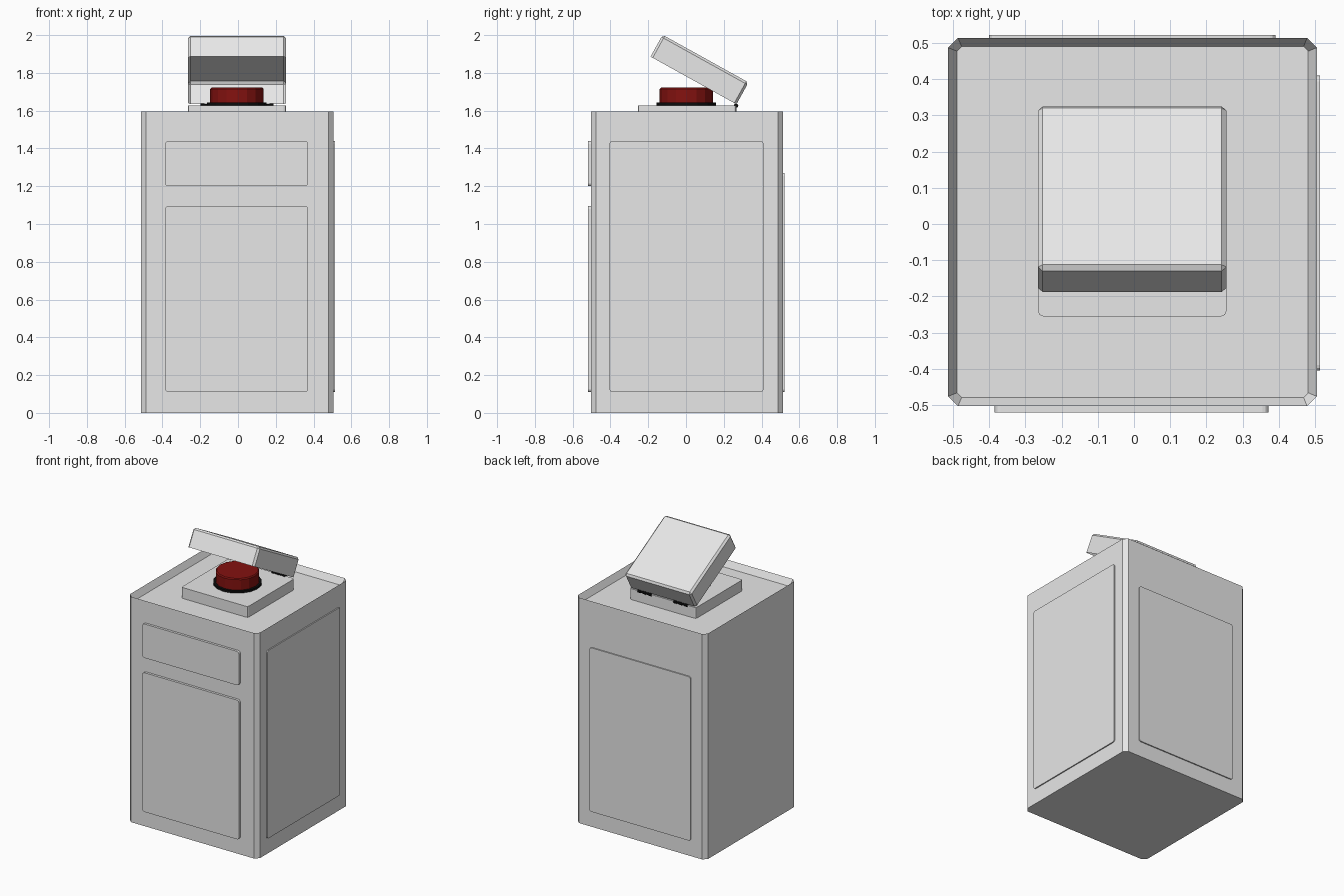
import bpy, bmesh, math
from mathutils import Matrix, Vector

if "Cube" in bpy.data.objects:
    bpy.data.objects.remove(bpy.data.objects["Cube"])


def material(name, rgb):
    m = bpy.data.materials.new(name)
    m.diffuse_color = (*rgb, 1)
    m.use_nodes = True
    m.node_tree.nodes["Principled BSDF"].inputs["Base Color"].default_value = m.diffuse_color
    return m


GREY = material("light grey", (0.8, 0.8, 0.8))
RED = material("dark red", (0.23, 0.006, 0.005))
BLACK = material("black", (0.004, 0.004, 0.004))
CX = -0.004  # the cabinet sits slightly left of the overall centre


def finish(name, bm, mat):
    bmesh.ops.recalc_face_normals(bm, faces=bm.faces)
    me = bpy.data.meshes.new(name)
    bm.to_mesh(me)
    bm.free()
    me.materials.append(mat)
    ob = bpy.data.objects.new(name, me)
    bpy.context.collection.objects.link(ob)
    return ob


def box(lo, hi):
    lo, hi = Vector(lo), Vector(hi)
    bm = bmesh.new()
    bmesh.ops.create_cube(bm, size=1, matrix=Matrix.Translation((lo + hi) / 2)
                          @ Matrix.Diagonal((*(hi - lo), 1)))
    return bm


def bevel_along(bm, axis, width, segments=1):
    """Bevel the four edges that run along one axis."""
    edges = [e for e in bm.edges
             if abs((e.verts[0].co - e.verts[1].co).normalized()[axis]) > 0.9]
    bmesh.ops.bevel(bm, geom=edges, offset=width, segments=segments,
                    profile=0.5, affect='EDGES')


def block(name, lo, hi, axis, width, segments=1, mat=GREY):
    bm = box(lo, hi)
    bevel_along(bm, axis, width, segments)
    return finish(name, bm, mat)


def cylinder(bm, radius, depth, sides, matrix):
    return bmesh.ops.create_cone(bm, cap_ends=True, segments=sides, radius1=radius,
                                 radius2=radius, depth=depth, matrix=matrix)


# Cabinet: chamfered box with a raised rim around a sunken top
bm = box((CX - 0.509, -0.503, 0), (CX + 0.509, 0.514, 1.595))
bevel_along(bm, 2, 0.027)
bm.faces.ensure_lookup_table()
top = max(bm.faces, key=lambda f: f.calc_center_median().z)
bmesh.ops.inset_region(bm, faces=[top], thickness=0.026)
bmesh.ops.translate(bm, verts=top.verts, vec=(0, 0, -0.045))
finish("cabinet", bm, GREY)

# Raised panels on the front, back and right side
block("front_drawer_panel", (-0.385, -0.52, 1.2), (0.371, -0.49, 1.44), 1, 0.016, 3)
block("front_door_panel", (-0.385, -0.52, 0.11), (0.371, -0.49, 1.095), 1, 0.016, 3)
block("back_panel", (-0.4, 0.5, 0.11), (0.391, 0.522, 1.27), 1, 0.016, 3)
block("right_panel", (0.49, -0.405, 0.11), (0.513, 0.41, 1.44), 0, 0.016, 3)

# Base plate under the button
block("base_plate", (-0.265, -0.255, 1.55), (0.255, 0.267, 1.627), 2, 0.014, 2)

# Button and its collar
bm = bmesh.new()
cylinder(bm, 0.157, 0.016, 16, Matrix.Translation((-0.006, 0.002, 1.634)))
finish("button_collar", bm, BLACK)
bm = bmesh.new()
cylinder(bm, 0.141, 0.085, 16, Matrix.Translation((-0.006, 0.002, 1.6795)))
rim = [e for e in bm.edges if all(v.co.z > 1.72 for v in e.verts)]
bmesh.ops.bevel(bm, geom=rim, offset=0.007, segments=1, affect='EDGES')
finish("button", bm, RED)

# Open lid: thin shell without a bottom, tilted up from the rear hinge
bm = box((-0.26, -0.52, 0), (0.26, 0, 0.132))
bottom = min(bm.faces, key=lambda f: f.calc_center_median().z)
bmesh.ops.delete(bm, geom=[bottom], context='FACES_ONLY')
edges = [e for e in bm.edges if not e.is_boundary]
bmesh.ops.bevel(bm, geom=edges, offset=0.013, segments=1, affect='EDGES')
bmesh.ops.transform(bm, verts=bm.verts, matrix=Matrix.Translation((-0.005, 0.267, 1.634))
                    @ Matrix.Rotation(math.radians(-29), 4, 'X'))
finish("lid", bm, GREY)

# Two hinges made of small knuckles
for side, x0 in (("left", -0.198), ("right", 0.083)):
    bm = bmesh.new()
    for i in range(5):
        cylinder(bm, 0.012 if i % 2 == 0 else 0.009, 0.021, 8,
                 Matrix.Translation((x0 + 0.0105 + i * 0.021, 0.265, 1.626))
                 @ Matrix.Rotation(math.pi / 2, 4, 'Y'))
    finish(side + "_hinge", bm, BLACK)
